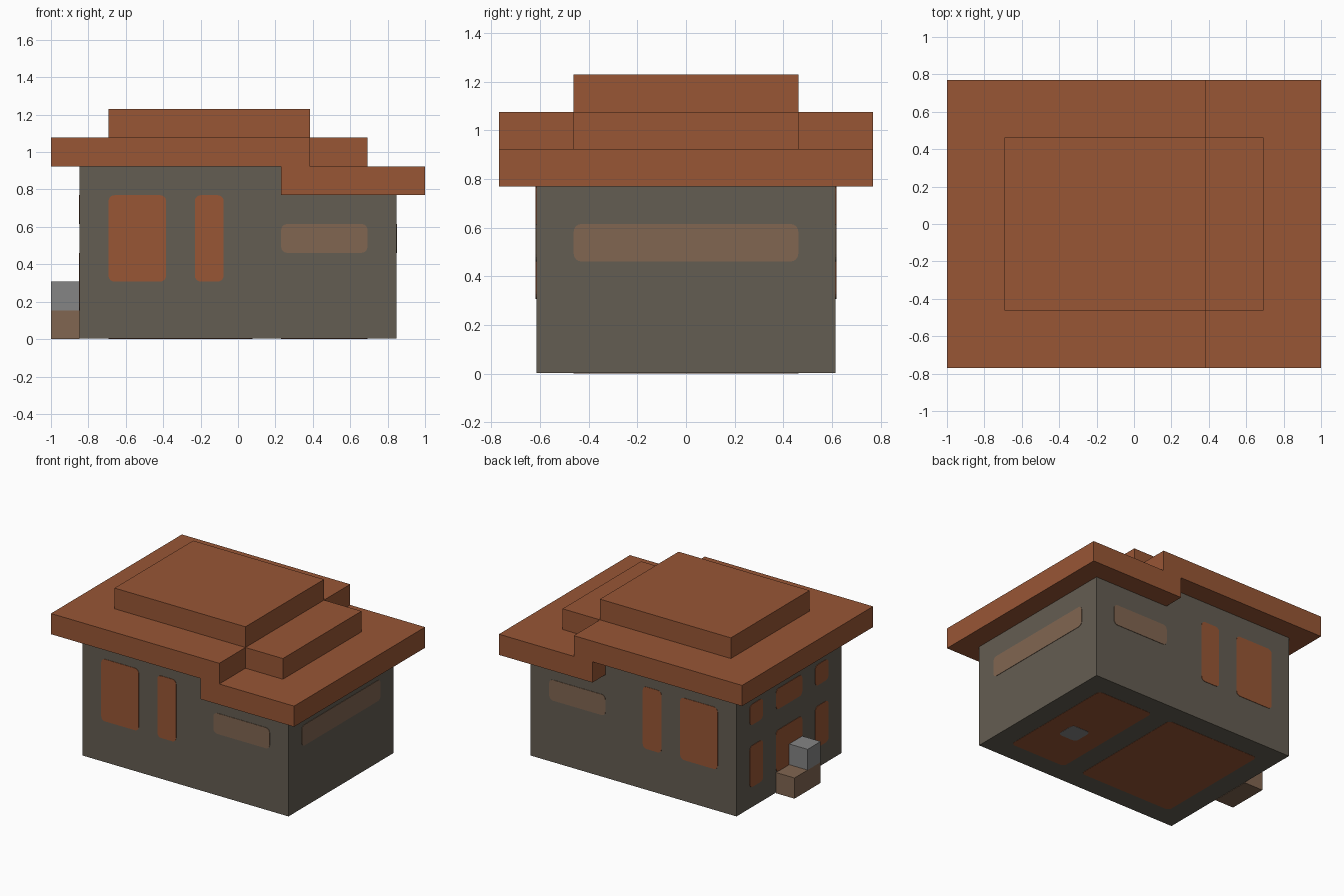
import bpy
import bmesh
from mathutils import Vector

cube = bpy.data.objects.get("Cube")
if cube:
    bpy.data.objects.remove(cube, do_unlink=True)

U = 2 / 13       # one grid block
THIN = 0.02      # panel relief, in blocks


def material(name, rgb):
    def linear(c):
        c /= 255
        return c / 12.92 if c < 0.04045 else ((c + 0.055) / 1.055) ** 2.4
    colour = (*[linear(c) for c in rgb], 1)
    mat = bpy.data.materials.new(name)
    mat.use_nodes = True
    mat.diffuse_color = colour
    bsdf = mat.node_tree.nodes["Principled BSDF"]
    bsdf.inputs["Base Color"].default_value = colour
    bsdf.inputs["Roughness"].default_value = 0.9
    return mat


RUST = material("rust", (152, 86, 53))
STONE = material("stone", (100, 93, 82))
TAN = material("tan", (129, 102, 81))
GREY = material("grey", (133, 133, 133))


def finish(name, bm, mat):
    bmesh.ops.recalc_face_normals(bm, faces=bm.faces)
    bmesh.ops.scale(bm, vec=(U, U, U), verts=bm.verts)
    mesh = bpy.data.meshes.new(name)
    bm.to_mesh(mesh)
    bm.free()
    mesh.materials.append(mat)
    obj = bpy.data.objects.new(name, mesh)
    bpy.context.collection.objects.link(obj)
    return obj


def box(name, lo, hi, mat, round_axis=None):
    """Block between two corners, optionally rounded around one axis."""
    lo, hi = Vector(lo), Vector(hi)
    bm = bmesh.new()
    bmesh.ops.create_cube(bm, size=1)
    bmesh.ops.scale(bm, vec=hi - lo, verts=bm.verts)
    bmesh.ops.translate(bm, vec=(lo + hi) / 2, verts=bm.verts)
    if round_axis is not None:
        def along(e):
            d = e.verts[0].co - e.verts[1].co
            return max(range(3), key=lambda i: abs(d[i])) == round_axis
        # only the short edges through the panel run along its normal
        edges = [e for e in bm.edges if along(e)]
        bmesh.ops.bevel(bm, geom=edges, offset=0.2, segments=4,
                        profile=0.5, affect='EDGES')
    return finish(name, bm, mat)


def extrude(name, profile, half_depth, mat):
    """Side profile in x and z, extruded along y."""
    bm = bmesh.new()
    face = bm.faces.new([bm.verts.new((x, -half_depth, z)) for x, z in profile])
    out = bmesh.ops.extrude_face_region(bm, geom=[face])
    moved = [v for v in out["geom"] if isinstance(v, bmesh.types.BMVert)]
    bmesh.ops.translate(bm, vec=(0, 2 * half_depth, 0), verts=moved)
    return finish(name, bm, mat)


# walls and stepped roof
extrude("walls", [(-5.5, THIN), (5.5, THIN), (5.5, 5), (1.5, 5), (1.5, 6), (-5.5, 6)],
        4, STONE)
extrude("roof", [(-6.5, 6), (1.5, 6), (1.5, 5), (6.5, 5), (6.5, 6), (2.5, 6),
                 (2.5, 7), (-6.5, 7)], 5, RUST)
box("upper_roof_cap", (-4.5, -3, 7), (2.5, 3, 8), RUST)
box("lower_roof_cap", (2.5, -3, 6), (4.5, 3, 7), RUST)

# doorstep and the block on it
box("doorstep", (-6.5, -1, 0), (-5.5, 1, 1), TAN)
box("step_block", (-6.5, -1, 1), (-5.5, 0, 2), GREY)

# matching panels on the front and back walls
for side, y in (("front", -4), ("back", 4)):
    for part, x0, x1, z0, z1, mat in (
            ("wide_window", -4.5, -2.5, 2, 5, RUST),
            ("narrow_window", -1.5, -0.5, 2, 5, RUST),
            ("vent", 1.5, 4.5, 3, 4, TAN)):
        box(f"{side}_{part}", (x0, y - THIN, z0), (x1, y + THIN, z1), mat, 1)

# long panel on the left wall
box("left_vent", (5.5 - THIN, -3, 3), (5.5 + THIN, 3, 4), TAN, 0)

# door, and two rows of windows on the right wall
for part, y0, y1 in (("back_window", 2, 3), ("door", -1, 1), ("front_window", -3, -2)):
    for row, z0, z1 in (("lower", 1, 3), ("upper", 4, 5)):
        box(f"right_{row}_{part}", (-5.5 - THIN, y0, z0),
            (-5.5 + THIN, y1, z1), RUST, 0)

# floor panels underneath
for part, x0, x1 in (("large", -4.5, 0.5), ("small", 1.5, 4.5)):
    box(f"{part}_floor_panel", (x0, -3, THIN / 2), (x1, 3, 2 * THIN), RUST, 2)
box("floor_hatch", (2.5, -1, 0), (3.5, 0, THIN), GREY, 2)
